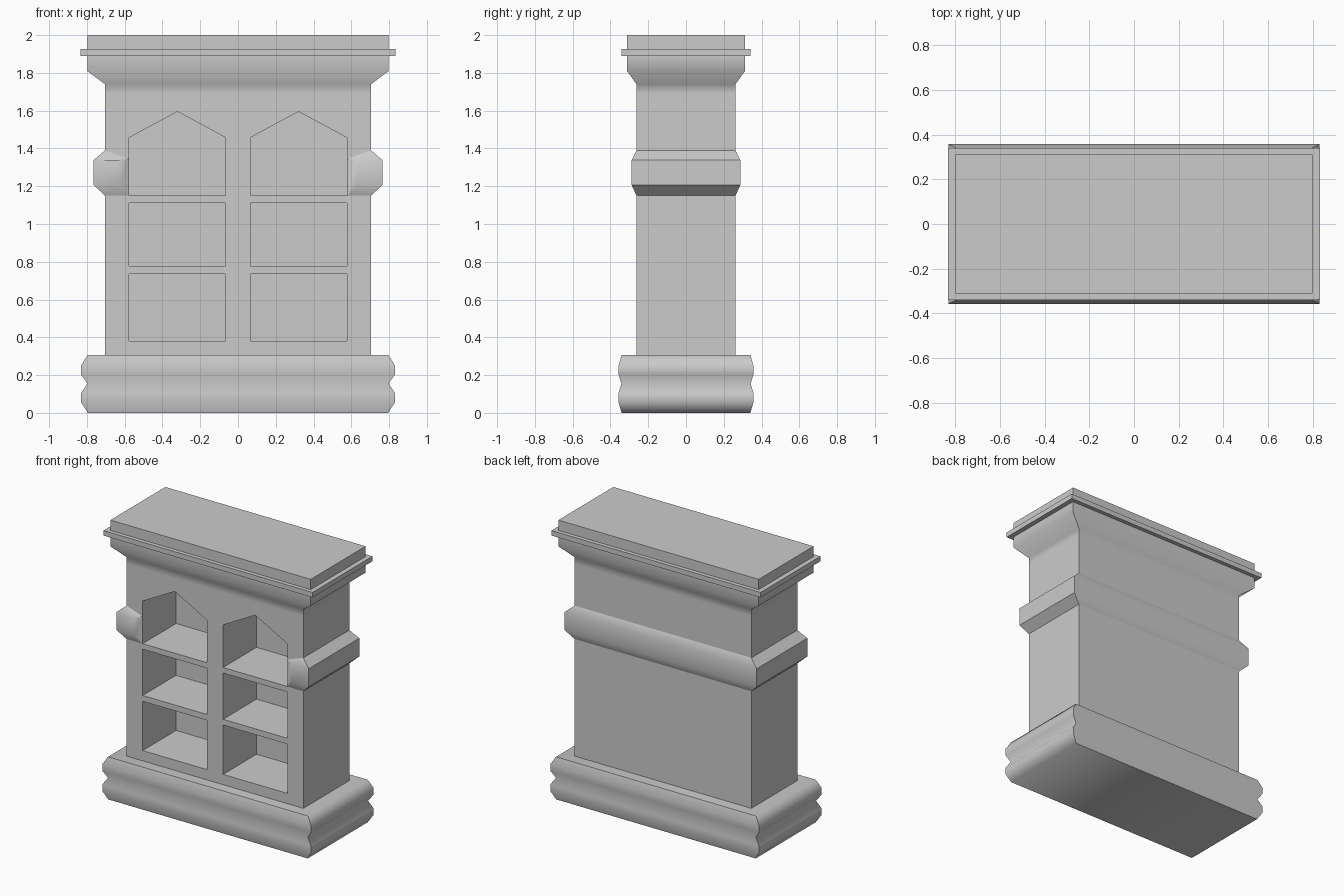
import bpy, bmesh
from math import radians

if "Cube" in bpy.data.objects:
    bpy.data.objects.remove(bpy.data.objects["Cube"])


def finish(name, bm, angle):
    bmesh.ops.recalc_face_normals(bm, faces=bm.faces[:])
    me = bpy.data.meshes.new(name)
    bm.to_mesh(me)
    bm.free()
    ob = bpy.data.objects.new(name, me)
    bpy.context.collection.objects.link(ob)
    if angle:
        smooth(ob, angle)
    return ob


def activate(ob):
    bpy.ops.object.select_all(action='DESELECT')
    ob.select_set(True)
    bpy.context.view_layer.objects.active = ob


def smooth(ob, angle):
    activate(ob)
    bpy.ops.object.shade_smooth_by_angle(angle=radians(angle))


def rect_loft(name, rings, angle=None):
    """Stack rectangular rings (half x, half y, z) into a closed solid."""
    bm = bmesh.new()
    loops = [[bm.verts.new((sx * hx, sy * hy, z))
              for sx, sy in ((-1, -1), (1, -1), (1, 1), (-1, 1))]
             for hx, hy, z in rings]
    for a, b in zip(loops, loops[1:]):
        for i in range(4):
            j = (i + 1) % 4
            bm.faces.new((a[i], a[j], b[j], b[i]))
    bm.faces.new(loops[0][::-1])
    bm.faces.new(loops[-1])
    return finish(name, bm, angle)


# Base with two rounded mouldings
rect_loft("base_moulding", [
    (0.795, 0.341, 0.0), (0.831, 0.357, 0.057), (0.831, 0.357, 0.104),
    (0.797, 0.342, 0.155), (0.831, 0.357, 0.203), (0.831, 0.357, 0.25),
    (0.797, 0.341, 0.306)], 72)

# Body and crown in one piece
BX, BY = 0.704, 0.262
body = rect_loft("cabinet_body", [
    (BX, BY, 0.28), (BX, BY, 1.69), (BX, BY, 1.74),
    (0.798, 0.312, 1.81), (0.798, 0.312, 1.89), (0.833, 0.341, 1.89),
    (0.833, 0.341, 1.926), (0.798, 0.312, 1.926), (0.798, 0.312, 2.0)])

# Six niches, the top pair with pointed heads
IN, OUT, BACK = 0.065, 0.576, 0.118
MID = (IN + OUT) / 2
bm = bmesh.new()
for side in (-1, 1):
    for z0, z1, apex in ((0.38, 0.735, None), (0.777, 1.11, None), (1.15, 1.457, 1.595)):
        outline = [(IN, z0), (OUT, z0), (OUT, z1), (IN, z1)]
        if apex:
            outline.insert(3, (MID, apex))
        face = bm.faces.new([bm.verts.new((side * x, -0.5, z)) for x, z in outline])
        new = bmesh.ops.extrude_face_region(bm, geom=[face])["geom"]
        bmesh.ops.translate(bm, vec=(0, BACK + 0.5, 0),
                            verts=[v for v in new if isinstance(v, bmesh.types.BMVert)])
cutter = finish("niche_cutter", bm, None)
cutter.hide_render = True
mod = body.modifiers.new("niches", 'BOOLEAN')
mod.operation, mod.solver, mod.object = 'DIFFERENCE', 'EXACT', cutter
activate(body)
bpy.ops.object.modifier_apply(modifier=mod.name)
bpy.data.objects.remove(cutter)
smooth(body, 60)

# Belt band wrapping sides and back, returning onto the front as short stubs
half = [((0.578, -BY), (0.627, -0.288), 1.345), ((BX, -BY), (0.765, -0.288), 1.39),
        ((BX, BY), (0.765, 0.288), 1.39)]
stations = half + [((-i[0], i[1]), (-o[0], o[1]), t) for i, o, t in reversed(half)]
bm = bmesh.new()
sections = [[bm.verts.new((*p, z)) for p, z in
             ((i, 1.15), (o, 1.207), (o, 1.338), (i, top))]
            for i, o, top in stations]
for a, b in zip(sections, sections[1:]):
    for k in range(3):
        bm.faces.new((a[k], b[k], b[k + 1], a[k + 1]))
bm.faces.new(sections[0])
bm.faces.new(sections[-1][::-1])
finish("belt_band", bm, 35)
